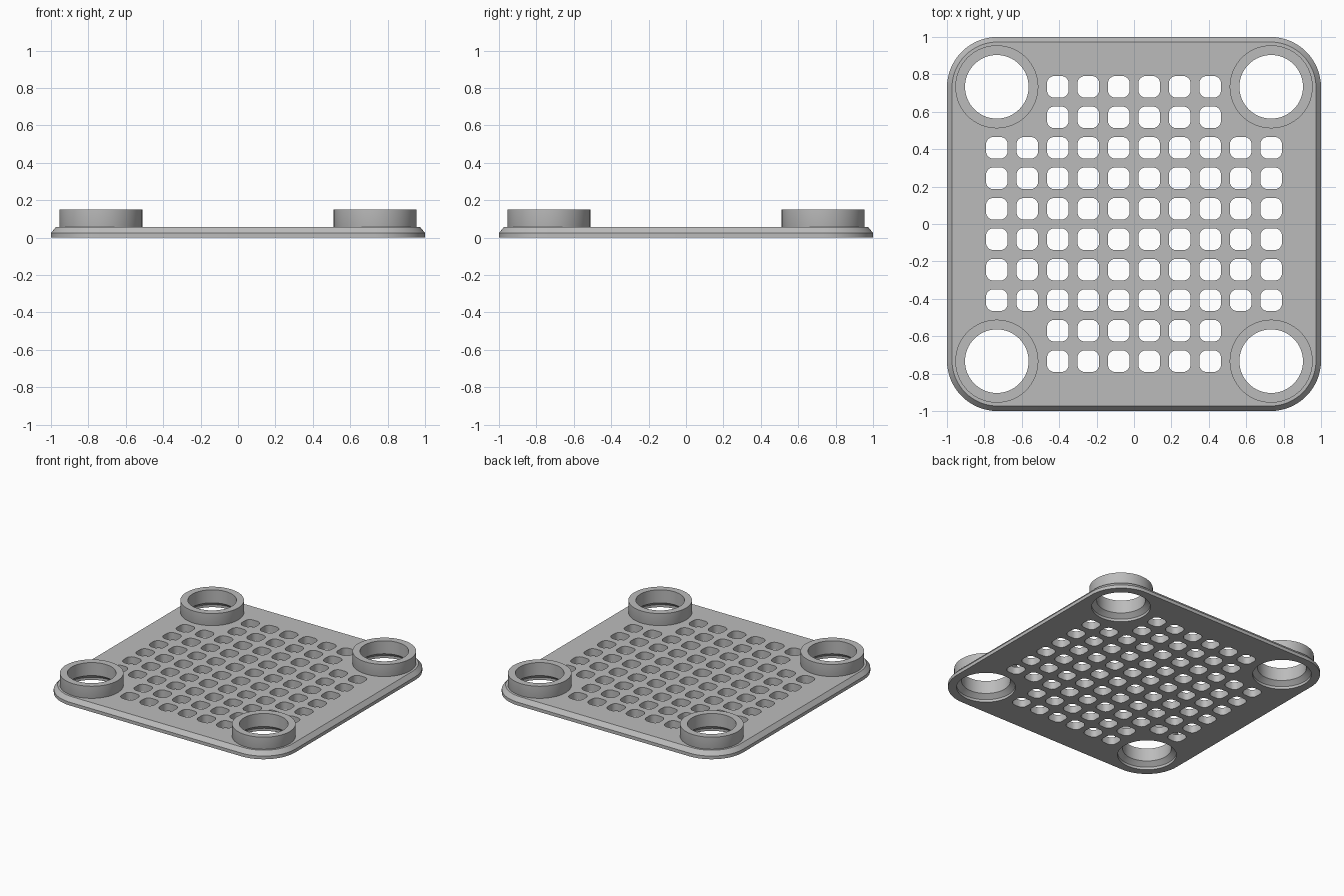
import bpy, bmesh, math

if "Cube" in bpy.data.objects:
    bpy.data.objects.remove(bpy.data.objects["Cube"], do_unlink=True)

TOP = 0.057        # plate thickness
PITCH = 0.163      # perforation spacing
RING = 4.5 * PITCH # ring centres, on the perforation grid

grey = bpy.data.materials.new("plain grey")
grey.use_nodes = True
colour = (0.5, 0.5, 0.5, 1)
grey.diffuse_color = colour
grey.node_tree.nodes["Principled BSDF"].inputs["Base Color"].default_value = colour


def rounded_square(cx, cy, half, radius, steps):
    """Counter-clockwise outline; half == radius gives a circle."""
    points = []
    flat = half - radius
    for q in range(4):
        a0 = q * math.pi / 2
        mid = a0 + math.pi / 4
        ox = cx + math.copysign(flat, math.cos(mid))
        oy = cy + math.copysign(flat, math.sin(mid))
        count = steps if flat < 1e-6 else steps + 1
        for i in range(count):
            a = a0 + i * math.pi / 2 / steps
            points.append((ox + radius * math.cos(a), oy + radius * math.sin(a)))
    return points


def add_loop(bm, outline, z):
    return [bm.verts.new((x, y, z)) for x, y in outline]


def bridge(bm, lower, upper):
    n = len(lower)
    for i in range(n):
        j = (i + 1) % n
        bm.faces.new((lower[i], lower[j], upper[j], upper[i]))


def finish(bm, name):
    bmesh.ops.recalc_face_normals(bm, faces=bm.faces)
    mesh = bpy.data.meshes.new(name)
    bm.to_mesh(mesh)
    bm.free()
    mesh.materials.append(grey)
    obj = bpy.data.objects.new(name, mesh)
    bpy.context.collection.objects.link(obj)
    bpy.ops.object.select_all(action="DESELECT")
    obj.select_set(True)
    bpy.context.view_layer.objects.active = obj
    bpy.ops.object.shade_smooth_by_angle(angle=math.radians(30))
    return obj


def fill_between(bm, loops, up):
    edges = []
    for loop in loops:
        for i, v in enumerate(loop):
            pair = (v, loop[(i + 1) % len(loop)])
            edges.append(bm.edges.get(pair) or bm.edges.new(pair))
    bmesh.ops.triangle_fill(bm, edges=edges, use_beauty=True, normal=(0, 0, up))


corners = [(sx * RING, sy * RING) for sx in (-1, 1) for sy in (-1, 1)]

# Perforated plate with a chamfered upper rim
bm = bmesh.new()
levels = [(1, 0.27, 0), (1, 0.27, 0.025), (0.973, 0.243, TOP)]
rims = [add_loop(bm, rounded_square(0, 0, h, r, 16), z) for h, r, z in levels]
for a, b in zip(rims, rims[1:]):
    bridge(bm, a, b)
bottoms, tops = [rims[0]], [rims[-1]]

# Square perforations, left out under the four rings
for col in range(10):
    for row in range(10):
        x, y = (col - 4.5) * PITCH, (row - 4.5) * PITCH
        if min(abs(x), abs(y)) > 3 * PITCH:
            continue
        outline = rounded_square(x, y, 0.058, 0.04, 5)
        low, high = add_loop(bm, outline, 0), add_loop(bm, outline, TOP)
        bridge(bm, low, high)
        bottoms.append(low)
        tops.append(high)

# Round openings that the rings fill
for x, y in corners:
    bottoms.append(add_loop(bm, rounded_square(x, y, 0.205, 0.205, 16), 0))
    tops.append(add_loop(bm, rounded_square(x, y, 0.222, 0.222, 16), TOP))
fill_between(bm, bottoms, -1)
fill_between(bm, tops, 1)
finish(bm, "perforated_plate")

# Corner rings, countersunk from below
profile = [(0.205, 0), (0.205, 0.02), (0.17, 0.05), (0.17, 0.15),
           (0.222, 0.15), (0.222, TOP)]
names = ["front_right_ring", "back_right_ring", "front_left_ring", "back_left_ring"]
for name, (x, y) in zip(names, corners):
    bm = bmesh.new()
    loops = [add_loop(bm, rounded_square(0, 0, r, r, 16), z) for r, z in profile]
    loops.append(loops[0])
    for a, b in zip(loops, loops[1:]):
        bridge(bm, a, b)
    finish(bm, name).location = (x, y, 0)
